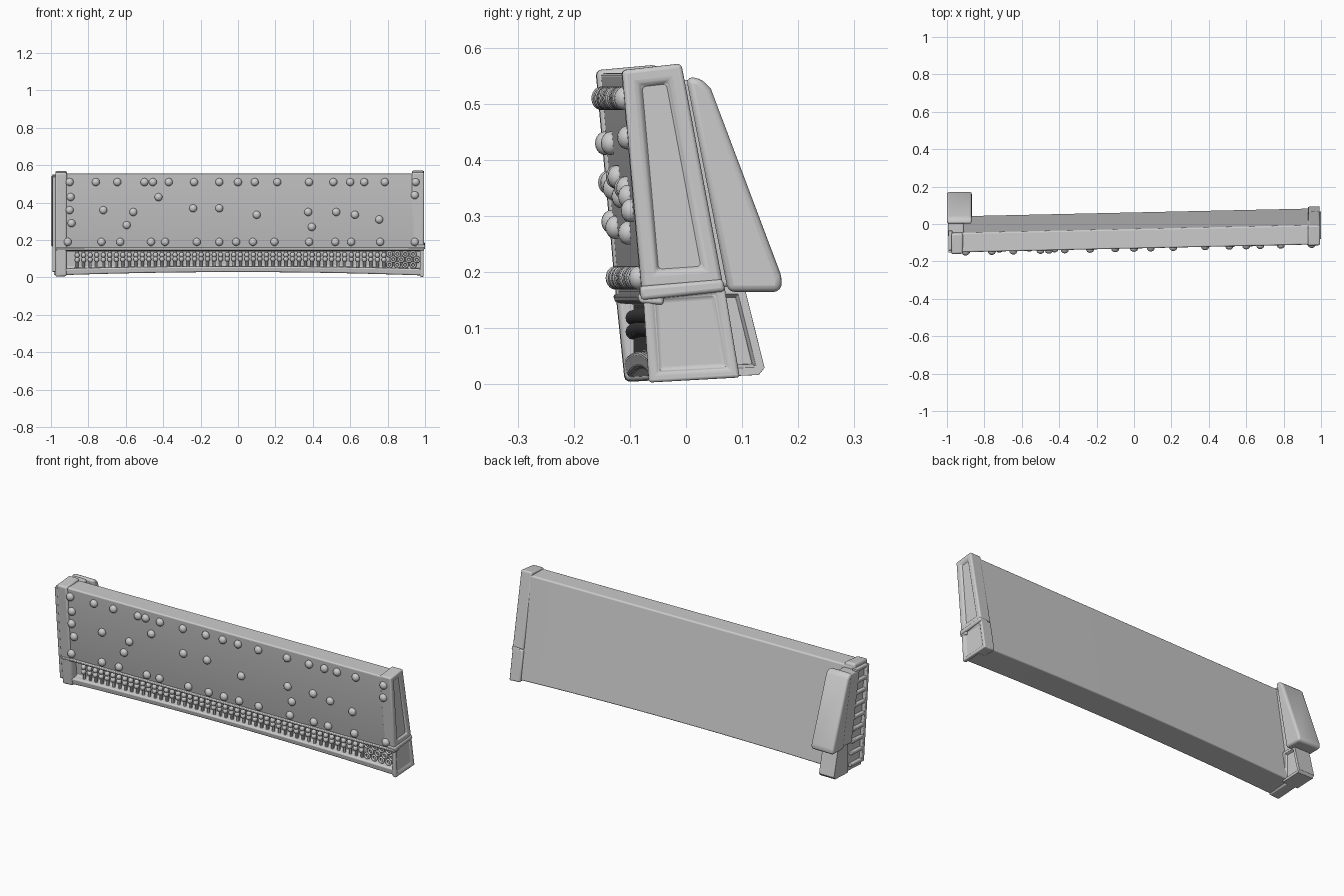
import bpy, bmesh, math
from mathutils import Matrix, Vector

cube = bpy.data.objects.get("Cube")
if cube:
    bpy.data.objects.remove(cube, do_unlink=True)

grey = bpy.data.materials.new("plain grey")
grey.use_nodes = True
tone = (0.6, 0.6, 0.6, 1)
grey.diffuse_color = tone
grey.node_tree.nodes["Principled BSDF"].inputs["Base Color"].default_value = tone


def warp(x, y, z):
    """Swing the long body slightly and arch its lower edge."""
    lift = 0.02 * max(0, 1 - x * x) * max(0, 1 - z / 0.14)
    return Vector((x, y + 0.022 * (x - 1), z + lift))


def front_y(z):
    return -0.078 - 0.08 * (z - 0.16)


def finish(name, bm, bevel=0):
    bmesh.ops.recalc_face_normals(bm, faces=bm.faces)
    mesh = bpy.data.meshes.new(name)
    bm.to_mesh(mesh)
    bm.free()
    mesh.materials.append(grey)
    obj = bpy.data.objects.new(name, mesh)
    bpy.context.collection.objects.link(obj)
    bpy.ops.object.select_all(action='DESELECT')
    obj.select_set(True)
    bpy.context.view_layer.objects.active = obj
    if bevel:
        mod = obj.modifiers.new("rounded edges", 'BEVEL')
        mod.width = bevel
        mod.segments = 3
        mod.limit_method = 'ANGLE'
        mod.angle_limit = math.radians(25)
    bpy.ops.object.shade_smooth_by_angle(angle=math.radians(40))
    return obj


def prism(name, profile, x0, x1, bevel=0.008, steps=1, swing=True, inset=None):
    """Extrude a (y, z) profile along x; optionally sink a panel in the +x end."""
    bm = bmesh.new()
    rings = []
    for i in range(steps + 1):
        x = x0 + (x1 - x0) * i / steps
        place = warp if swing else (lambda *p: Vector(p))
        rings.append([bm.verts.new(place(x, y, z)) for y, z in profile])
    n = len(profile)
    for a, b in zip(rings, rings[1:]):
        for k in range(n):
            bm.faces.new((a[k], a[(k + 1) % n], b[(k + 1) % n], b[k]))
    bm.faces.new(rings[0][::-1])
    end = bm.faces.new(rings[-1])
    bmesh.ops.recalc_face_normals(bm, faces=bm.faces)
    if inset:
        border, depth = inset
        bmesh.ops.inset_region(bm, faces=[end], thickness=border, use_even_offset=True)
        bmesh.ops.inset_region(bm, faces=[end], thickness=0.006, depth=-depth,
                               use_even_offset=True)
    return finish(name, bm, bevel)


# Long leaning body with an open channel low on the front
prism("main_body", [
    (-0.062, 0.01), (-0.068, 0.045), (-0.03, 0.05), (-0.04, 0.143), (-0.072, 0.148),
    (front_y(0.16), 0.165), (front_y(0.55), 0.555), (-0.005, 0.556), (0.085, 0.02)],
    -0.965, 0.985, 0.007, 24)

# Ledge above the channel
prism("channel_ledge", [(-0.04, 0.142), (-0.082, 0.145), (-0.087, 0.16), (-0.04, 0.165)],
      -0.975, 0.995, 0.005, 12)

# Right end cover with two sunken panels and a band between them
prism("right_upper_cap", [(-0.079, 0.17), (-0.114, 0.56), (-0.008, 0.572), (0.066, 0.18)],
      0.93, 0.995, 0.01, inset=(0.028, 0.014))
prism("right_lower_cap", [(-0.066, 0.003), (-0.077, 0.17), (0.068, 0.18), (0.096, 0.012)],
      0.972, 0.993, 0.008, inset=(0.016, 0.008))
prism("right_back_rim", [(0.02, 0.012), (0.02, 0.18), (0.068, 0.18), (0.096, 0.012)],
      0.93, 0.985)
prism("right_band", [(-0.08, 0.15), (-0.083, 0.175), (0.066, 0.188), (0.07, 0.166)],
      0.95, 1.0, 0.007)

# Left end cover
prism("left_cap", [(-0.066, 0.003), (-0.082, 0.16), (-0.118, 0.56), (-0.008, 0.57),
                   (0.085, 0.012)], -0.977, -0.915, 0.01)

# Ladder of rails and rungs on the left end
prism("ladder_front_rail", [(-0.064, 0.03), (-0.11, 0.54), (-0.088, 0.54), (-0.042, 0.03)],
      -0.993, -0.97, 0.004)
for i in range(9):
    z = 0.03 + 0.062 * i
    y = front_y(z)
    prism("ladder_rung", [(y + 0.01, z), (y + 0.01, z + 0.018), (0.05 - 0.08 * z, z + 0.024),
                          (0.05 - 0.08 * z, z + 0.006)], -0.993, -0.97, 0.004)

# Sloping fin and foot behind the left end, with a slot beside the body
prism("fin_root", [(-0.07, 0.54), (0.025, 0.543), (0.04, 0.53), (0.16, 0.18), (0.0, 0.168)],
      -0.995, -0.91, 0.008, swing=False)
prism("fin_flap", [(0.0, 0.548), (0.026, 0.546), (0.044, 0.528), (0.172, 0.188),
                   (0.168, 0.165), (0.075, 0.165)], -1.0, -0.867, 0.012, swing=False)
prism("foot_block", [(0.02, 0.175), (0.104, 0.175), (0.14, 0.03), (0.13, 0.017),
                     (0.02, 0.012)], -0.985, -0.895, 0.008, swing=False, inset=(0.014, 0.012))

# Rounded studs: a row near the top, a row near the bottom, and scattered ones
top_row = (-.9, -.76, -.645, -.5, -.455, -.37, -.235, -.1, 0, .09, .21, .38, .51, .6,
           .675, .785, .95)
bottom_row = (-.91, -.73, -.63, -.465, -.39, -.22, -.1, -.01, .08, .195, .38, .52, .605,
              .76, .945)
scattered = [(-.895, .43), (-.9, .36), (-.89, .29), (-.72, .36), (-.56, .35), (-.595, .28),
             (-.425, .43), (-.24, .37), (-.1, .37), (.1, .335), (.375, .35), (.395, .27),
             (.525, .35), (.625, .335), (.755, .31), (.945, .44)]
bm = bmesh.new()
for x, z in [(x, .51) for x in top_row] + [(x, .19) for x in bottom_row] + scattered:
    where = Matrix.Translation(warp(x, front_y(z) - 0.003, z))
    bmesh.ops.create_uvsphere(bm, u_segments=16, v_segments=10, radius=0.021,
                              matrix=where @ Matrix.Diagonal((1, 0.85, 1, 1)))
finish("front_studs", bm)

# Row of pegs with beads inside the channel
bm = bmesh.new()
count = 48
for i in range(count):
    x = -0.86 + 1.64 * i / (count - 1)
    bmesh.ops.create_cone(bm, cap_ends=True, segments=8, radius1=0.008, radius2=0.008,
                          depth=0.09, matrix=Matrix.Translation(warp(x, -0.045, 0.096)))
    for z, size in ((0.118, 0.014), (0.092, 0.014)):
        bmesh.ops.create_uvsphere(bm, u_segments=10, v_segments=6, radius=size,
                                  matrix=Matrix.Translation(warp(x, -0.053, z)))
finish("channel_pegs", bm)

# Cluster of rings at the right end of the channel
for row in range(3):
    for col in range(4):
        spot = warp(0.81 + 0.042 * col + 0.02 * (row % 2), -0.046, 0.065 + 0.03 * row)
        bpy.ops.mesh.primitive_torus_add(location=spot, rotation=(math.pi / 2, 0, 0),
                                         major_segments=14, minor_segments=6,
                                         major_radius=0.013, minor_radius=0.006)
        ring = bpy.context.object
        ring.name = "channel_ring"
        ring.data.materials.append(grey)
        bpy.ops.object.shade_smooth()

# Raised frame closing the left end of the channel
prism("channel_left_frame", [(-0.03, 0.03), (-0.066, 0.03), (-0.077, 0.155), (-0.03, 0.155)],
      -0.96, -0.915, 0.005)
